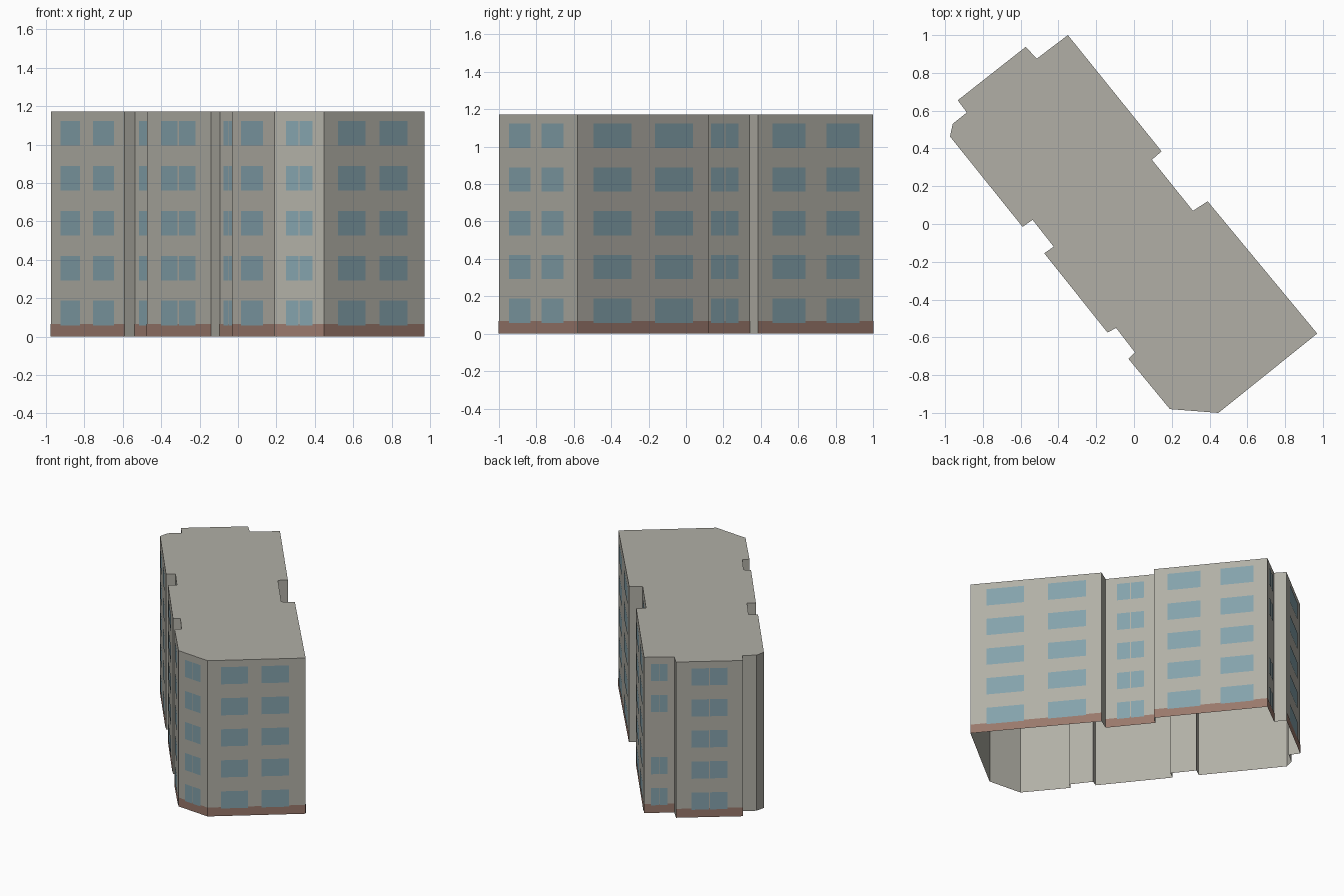
import bpy
import bmesh
from mathutils import Vector

cube = bpy.data.objects.get("Cube")
if cube:
    bpy.data.objects.remove(cube, do_unlink=True)

HEIGHT = 1.173
PLINTH_TOP = 0.067
FLOORS = 5
FLOOR_PITCH = 0.234
SILL = 0.058
WINDOW_HEIGHT = 0.129


def make_material(name, rgb):
    material = bpy.data.materials.new(name)
    material.use_nodes = True
    colour = (*rgb, 1.0)
    material.diffuse_color = colour
    material.node_tree.nodes["Principled BSDF"].inputs["Base Color"].default_value = colour
    return material


plaster = make_material("warm grey plaster", (0.44, 0.43, 0.38))
brick = make_material("brown red plinth", (0.32, 0.19, 0.15))
glass = make_material("blue grey glass", (0.23, 0.36, 0.41))

# Window layouts, as spans along the length of a wall
BLANK = ()
WIDE = ((0.12, 0.41), (0.59, 0.88))
GABLE = ((0.17, 0.45), (0.59, 0.865))
STREET = ((0.135, 0.42), (0.595, 0.865))
TWIN = ((0.23, 0.49), (0.51, 0.77))
SINGLE = ((0.26, 0.78),)

# Clockwise footprint: corner and the windows of the wall that starts there
footprint = [
    (-0.35, 1.0, WIDE),
    (0.146, 0.385, BLANK),
    (0.095, 0.34, TWIN),
    (0.312, 0.07, BLANK),
    (0.39, 0.12, WIDE),
    (0.97, -0.58, GABLE),
    (0.447, -1.0, TWIN),
    (0.19, -0.98, SINGLE),
    (-0.03, -0.713, BLANK),
    (0.005, -0.68, TWIN),
    (-0.095, -0.55, BLANK),
    (-0.14, -0.575, TWIN),
    (-0.475, -0.155, BLANK),
    (-0.425, -0.12, TWIN),
    (-0.537, 0.022, BLANK),
    (-0.59, -0.015, STREET),
    (-0.974, 0.463, BLANK),
    (-0.96, 0.53, BLANK),
    (-0.885, 0.59, BLANK),
    (-0.933, 0.655, TWIN),
    (-0.573, 0.938, BLANK),
    (-0.515, 0.875, TWIN),
]
corners = [Vector((x, y, 0)) for x, y, _ in footprint]
layouts = [layout for _, _, layout in footprint]
count = len(corners)
UP = Vector((0, 0, 1))


def finish(bm, name, material):
    mesh = bpy.data.meshes.new(name)
    bm.to_mesh(mesh)
    bm.free()
    mesh.materials.append(material)
    obj = bpy.data.objects.new(name, mesh)
    bpy.context.collection.objects.link(obj)


def add_panel(bm, wall, span, bottom, top, offset):
    """Flat panel on a wall, facing outwards."""
    start, end = corners[wall], corners[(wall + 1) % count]
    outward = UP.cross(end - start).normalized() * offset
    a, b = (start.lerp(end, t) + outward for t in span)
    points = (b + UP * bottom, a + UP * bottom, a + UP * top, b + UP * top)
    bm.faces.new([bm.verts.new(p) for p in points])


# Walls and flat roof, open underneath
shell = bmesh.new()
for wall in range(count):
    add_panel(shell, wall, (0, 1), 0, HEIGHT, 0)
shell.faces.new([shell.verts.new(c + UP * HEIGHT) for c in reversed(corners)])
bmesh.ops.remove_doubles(shell, verts=shell.verts, dist=0.0001)
finish(shell, "walls_and_roof", plaster)

# Plinth bands on every wall that has windows
plinth = bmesh.new()
for wall, layout in enumerate(layouts):
    if layout:
        add_panel(plinth, wall, (0, 1), 0, PLINTH_TOP, 0.002)
finish(plinth, "plinth", brick)

# Windows, floor by floor; the narrow end wall has none on the middle floor
windows = bmesh.new()
for wall, layout in enumerate(layouts):
    for floor in range(FLOORS):
        if wall == count - 1 and floor == FLOORS // 2:
            continue
        bottom = SILL + floor * FLOOR_PITCH
        for span in layout:
            add_panel(windows, wall, span, bottom, bottom + WINDOW_HEIGHT, 0.004)
finish(windows, "windows", glass)
